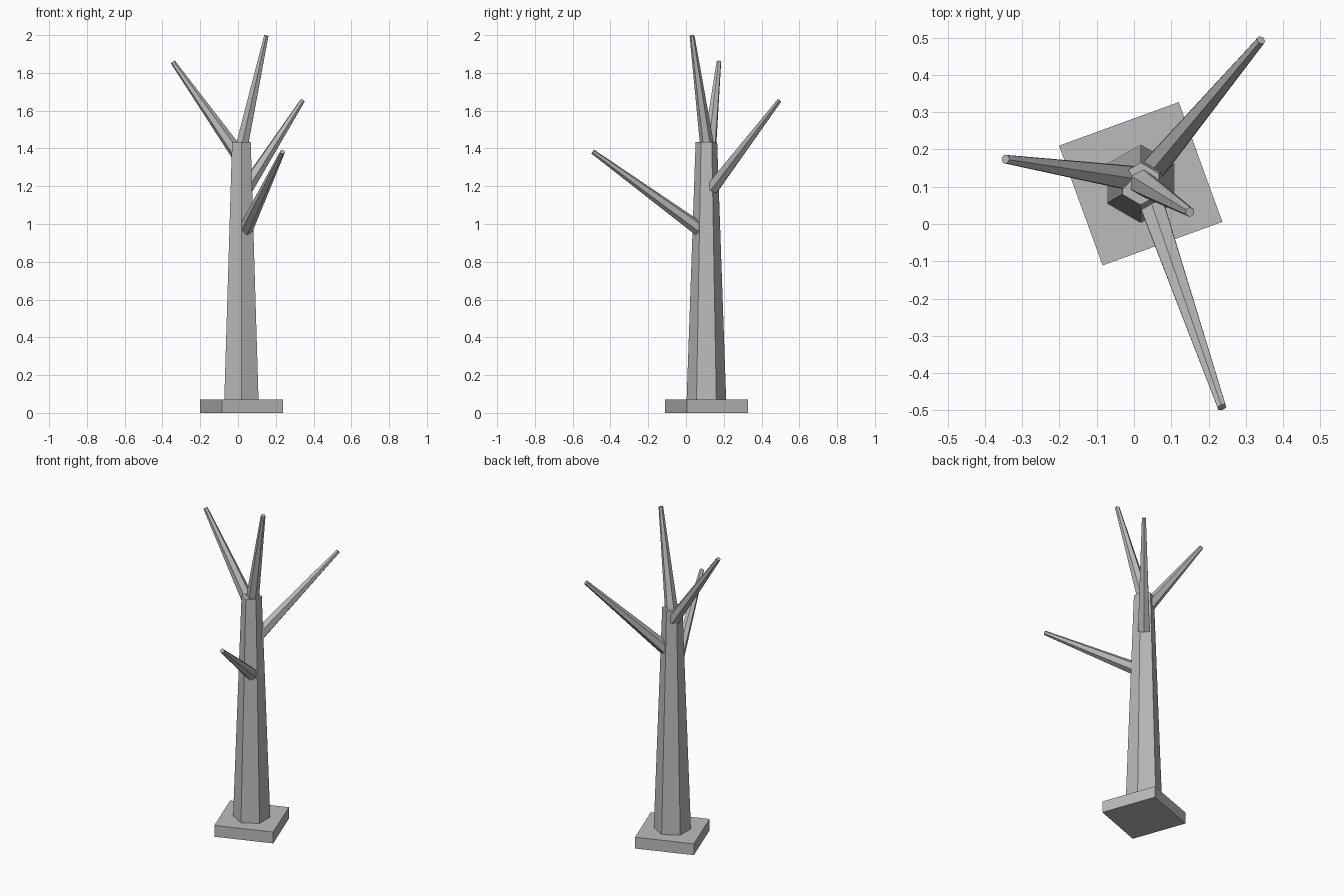
import bpy, bmesh, math
from mathutils import Vector, Matrix

if "Cube" in bpy.data.objects:
    bpy.data.objects.remove(bpy.data.objects["Cube"])

grey = bpy.data.materials.new("bark_grey")
grey.diffuse_color = (0.5, 0.5, 0.5, 1)
grey.use_nodes = True
grey.node_tree.nodes["Principled BSDF"].inputs["Base Color"].default_value = grey.diffuse_color


def tapered(name, start, end, r1, r2, sides=6, turn=0.0):
    """Faceted tapered prism running from start to end."""
    start, end = Vector(start), Vector(end)
    axis = end - start
    # Local x points up the slope, so turn sets which edge faces up
    z = axis.normalized()
    x = Vector((0, 1, 0)) if abs(z.z) > 0.999 else Vector((0, 0, 1))
    x = (x - z * x.dot(z)).normalized()
    rot = Matrix((x, z.cross(x), z)).transposed().to_4x4()
    bm = bmesh.new()
    bmesh.ops.create_cone(bm, cap_ends=True, segments=sides, radius1=r1,
                          radius2=r2, depth=axis.length,
                          matrix=Matrix.Rotation(turn, 4, 'Z'))
    # The cone's first vertex lies on local y; bring it onto local x
    bm.transform(Matrix.Translation((start + end) / 2) @ rot
                 @ Matrix.Rotation(-math.pi / 2, 4, 'Z'))
    bmesh.ops.recalc_face_normals(bm, faces=bm.faces)
    mesh = bpy.data.meshes.new(name)
    bm.to_mesh(mesh)
    bm.free()
    mesh.materials.append(grey)
    obj = bpy.data.objects.new(name, mesh)
    bpy.context.collection.objects.link(obj)
    return obj


CX, CY = 0.018, 0.108

# Square base slab, turned 20 degrees
bpy.ops.mesh.primitive_cube_add(size=1, location=(CX, CY, 0.035),
                                rotation=(0, 0, math.radians(20)))
base = bpy.context.object
base.name = "base_slab"
base.scale = (0.342, 0.342, 0.07)
base.data.materials.append(grey)

# Six-sided trunk
tapered("trunk", (CX, CY, 0.06), (CX, CY, 1.435), 0.105, 0.057)

# Bare branches: base centre and tip centre
branches = {
    "front_branch": ((0.04, 0.075, 0.97), (0.236, -0.492, 1.382)),
    "back_branch": ((0.045, 0.14, 1.19), (0.341, 0.493, 1.652)),
    "left_branch": ((0.0, 0.122, 1.37), (-0.345, 0.174, 1.858)),
    "top_branch": ((0.015, 0.115, 1.39), (0.15, 0.032, 1.997)),
}
for name, (start, end) in branches.items():
    tapered(name, start, end, 0.038, 0.013)
